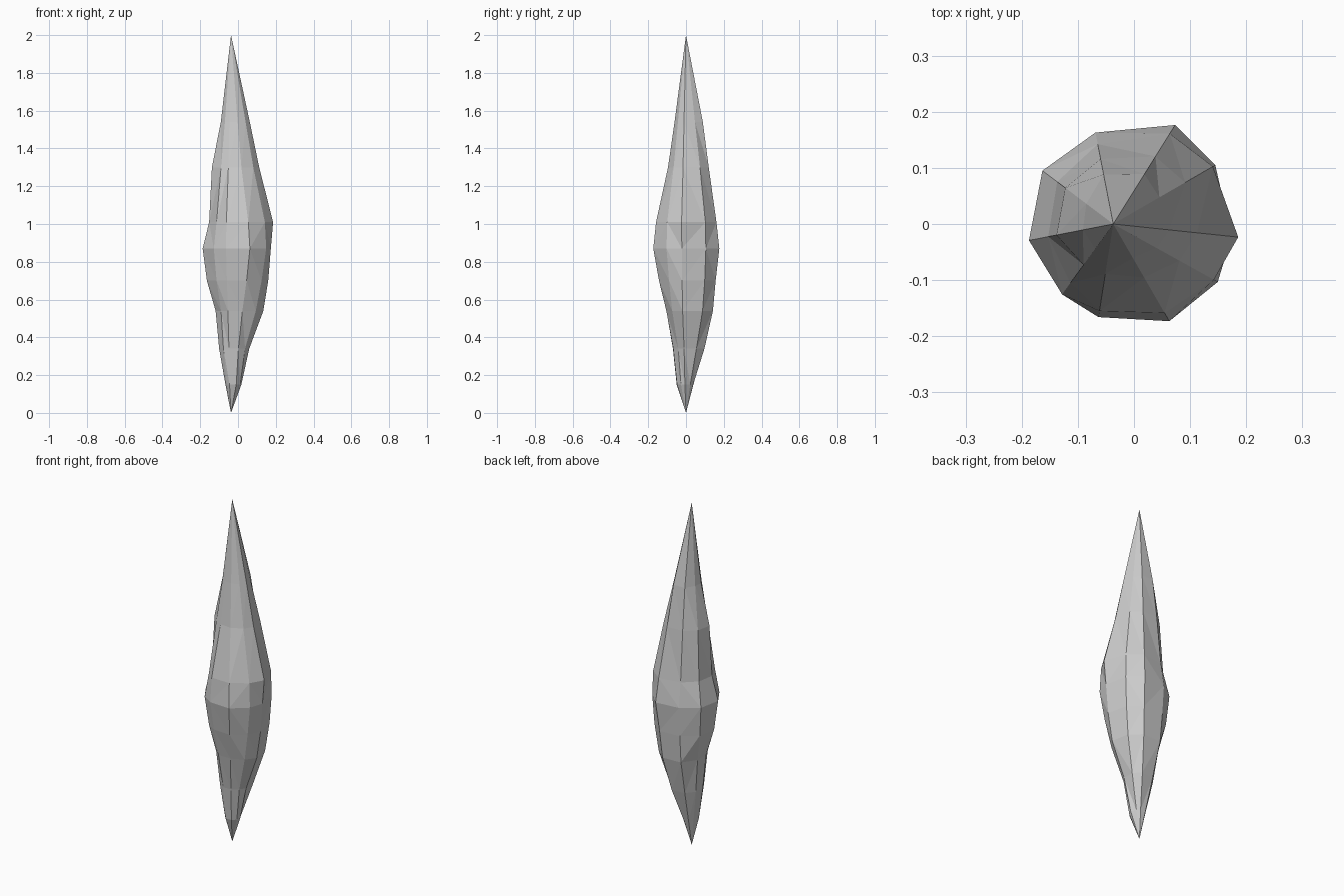
import bpy, bmesh
from math import radians, cos, sin

AXIS_X = -0.037  # both tips lie on this slightly off-centre axis

# Directions of the ten crystal edges, in degrees around the axis
ANGLES = (-6, 30, 58, 101, 143, 191, 234, 261, 300, 331)

# Height of each ring and its radius along every edge
RINGS = (
    (0.15, (.055, .045, .045, .040, .030, .030, .040, .050, .055, .055)),
    (0.34, (.097, .110, .115, .090, .070, .064, .068, .070, .078, .085)),
    (0.54, (.172, .175, .168, .140, .100, .083, .090, .105, .120, .150)),
    (0.70, (.198, .198, .185, .155, .140, .130, .130, .140, .165, .185)),
    (0.87, (.212, .210, .208, .166, .158, .153, .155, .168, .200, .213)),
    (1.01, (.224, .205, .190, .145, .125, .118, .130, .157, .183, .205)),
    (1.30, (.150, .148, .142, .118, .107, .103, .090, .090, .110, .135)),
    (1.54, (.100, .095, .105, .090, .060, .055, .055, .055, .070, .088)),
)

bm = bmesh.new()
rings = [[bm.verts.new((AXIS_X + r * cos(radians(a)), r * sin(radians(a)), z))
          for a, r in zip(ANGLES, radii)] for z, radii in RINGS]
bottom = bm.verts.new((AXIS_X, 0, 0))
top = bm.verts.new((AXIS_X, 0, 2))
n = len(ANGLES)

# Faceted body between rings
for low, high in zip(rings, rings[1:]):
    for i in range(n):
        j = (i + 1) % n
        bm.faces.new((low[i], low[j], high[j], high[i]))

# Pointed ends
for i in range(n):
    j = (i + 1) % n
    bm.faces.new((rings[-1][i], rings[-1][j], top))
    bm.faces.new((rings[0][j], rings[0][i], bottom))

bmesh.ops.triangulate(bm, faces=bm.faces[:], quad_method='SHORT_EDGE')
bmesh.ops.recalc_face_normals(bm, faces=bm.faces[:])
mesh = bpy.data.meshes.new("crystal_shard")
bm.to_mesh(mesh)
bm.free()
bpy.context.collection.objects.link(bpy.data.objects.new("crystal_shard", mesh))
